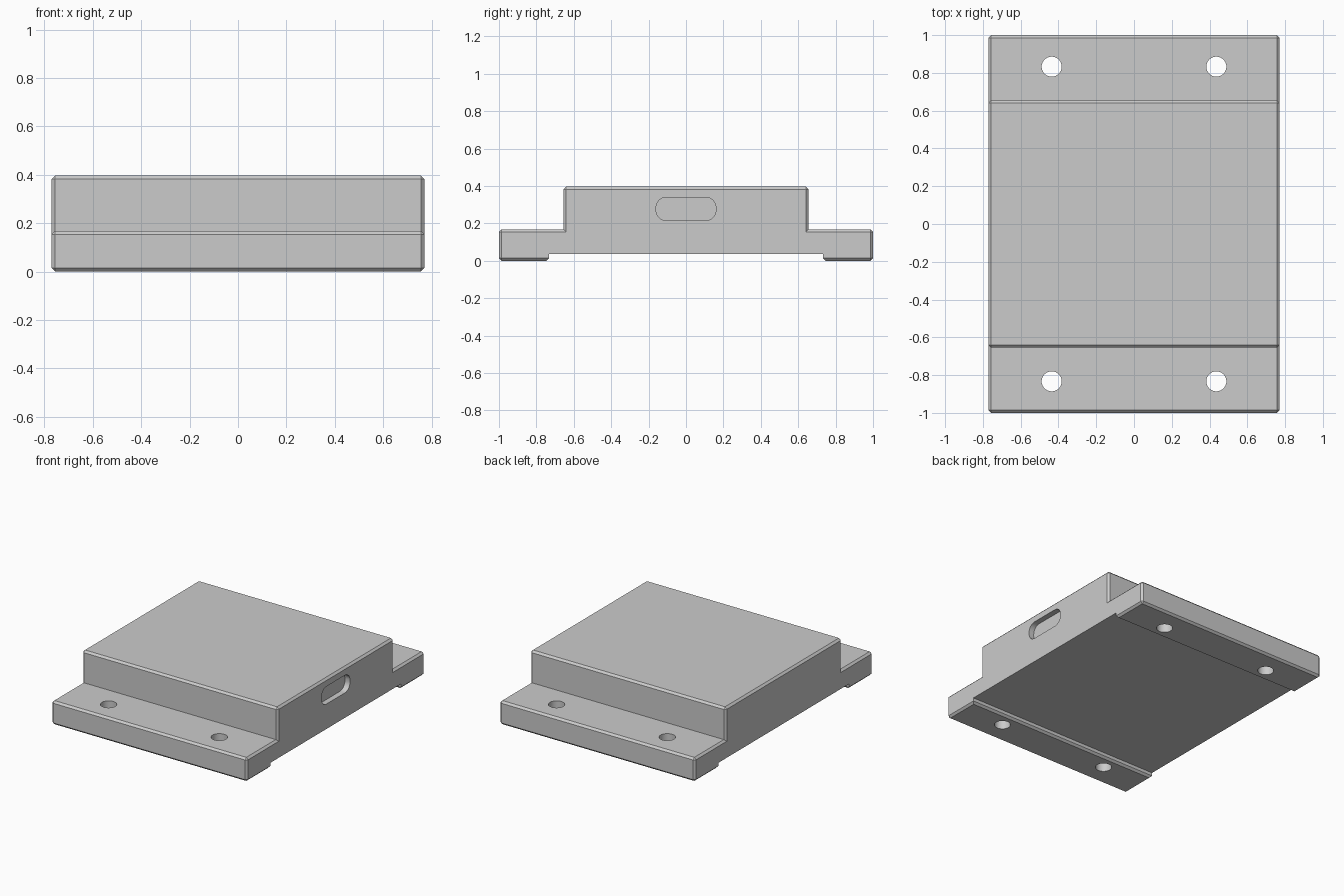
import bpy, bmesh, math
from mathutils import Matrix

cube = bpy.data.objects.get("Cube")
if cube:
    bpy.data.objects.remove(cube, do_unlink=True)

HALF_X, CHAMFER = 0.77, 0.014
FLOOR_Z, FLANGE_Z, TOP_Z = 0.037, 0.168, 0.396
FOOT_Y, STEP_Y = 0.732, 0.655

grey = bpy.data.materials.new("plain grey")
grey.use_nodes = True
colour = (0.6, 0.6, 0.6, 1)
grey.diffuse_color = colour
grey.node_tree.nodes["Principled BSDF"].inputs["Base Color"].default_value = colour


def make_object(name, bm):
    bmesh.ops.recalc_face_normals(bm, faces=bm.faces[:])
    mesh = bpy.data.meshes.new(name)
    bm.to_mesh(mesh)
    bm.free()
    mesh.materials.append(grey)
    obj = bpy.data.objects.new(name, mesh)
    bpy.context.collection.objects.link(obj)
    return obj


def bevel(bm, edges, size, segments=1):
    bmesh.ops.bevel(bm, geom=edges, offset=size, segments=segments,
                    profile=0.5, affect='EDGES', clamp_overlap=True)


# Stepped housing: mirrored side profile extruded across the width
half = [(FOOT_Y, FLOOR_Z), (FOOT_Y, 0), (1, 0), (1, FLANGE_Z),
        (STEP_Y, FLANGE_Z), (STEP_Y, TOP_Z)]
profile = half + [(-y, z) for y, z in reversed(half)]
bm = bmesh.new()
side = bm.faces.new([bm.verts.new((-HALF_X, y, z)) for y, z in profile])
grown = bmesh.ops.extrude_face_region(bm, geom=[side])["geom"]
bmesh.ops.translate(bm, vec=(2 * HALF_X, 0, 0),
                    verts=[v for v in grown if isinstance(v, bmesh.types.BMVert)])
bmesh.ops.recalc_face_normals(bm, faces=bm.faces[:])

# Chamfer the outside edges, leaving the recessed underside crisp
chamfered = [e for e in bm.edges if e.is_convex
             and not any(abs(v.co.z - FLOOR_Z) < 1e-4 for v in e.verts)]
bevel(bm, chamfered, CHAMFER)
housing = make_object("stepped_housing", bm)

# Cutters for the four screw holes and the side slot
cutters = []
for x in (-0.436, 0.436):
    for y in (-0.833, 0.833):
        bm = bmesh.new()
        bmesh.ops.create_cone(bm, cap_ends=True, segments=40, radius1=0.053,
                              radius2=0.053, depth=0.6,
                              matrix=Matrix.Translation((x, y, 0.1)))
        cutters.append(make_object("screw_hole_cutter", bm))

bm = bmesh.new()
bmesh.ops.create_cube(bm, size=1, matrix=Matrix.Translation((HALF_X, 0, 0.277))
                      @ Matrix.Diagonal((0.08, 0.32, 0.125, 1)))
lengthwise = [e for e in bm.edges
              if abs(e.verts[0].co.x - e.verts[1].co.x) > 0.01]
bevel(bm, lengthwise, 0.056, 8)
cutters.append(make_object("side_slot_cutter", bm))

bpy.ops.object.select_all(action='DESELECT')
bpy.context.view_layer.objects.active = housing
housing.select_set(True)
for cutter in cutters:
    cutter.hide_render = True
    cut = housing.modifiers.new("cut", 'BOOLEAN')
    cut.operation, cut.solver, cut.object = 'DIFFERENCE', 'EXACT', cutter
    bpy.ops.object.modifier_apply(modifier=cut.name)
    bpy.data.objects.remove(cutter, do_unlink=True)

bpy.ops.object.shade_smooth_by_angle(angle=math.radians(30))
